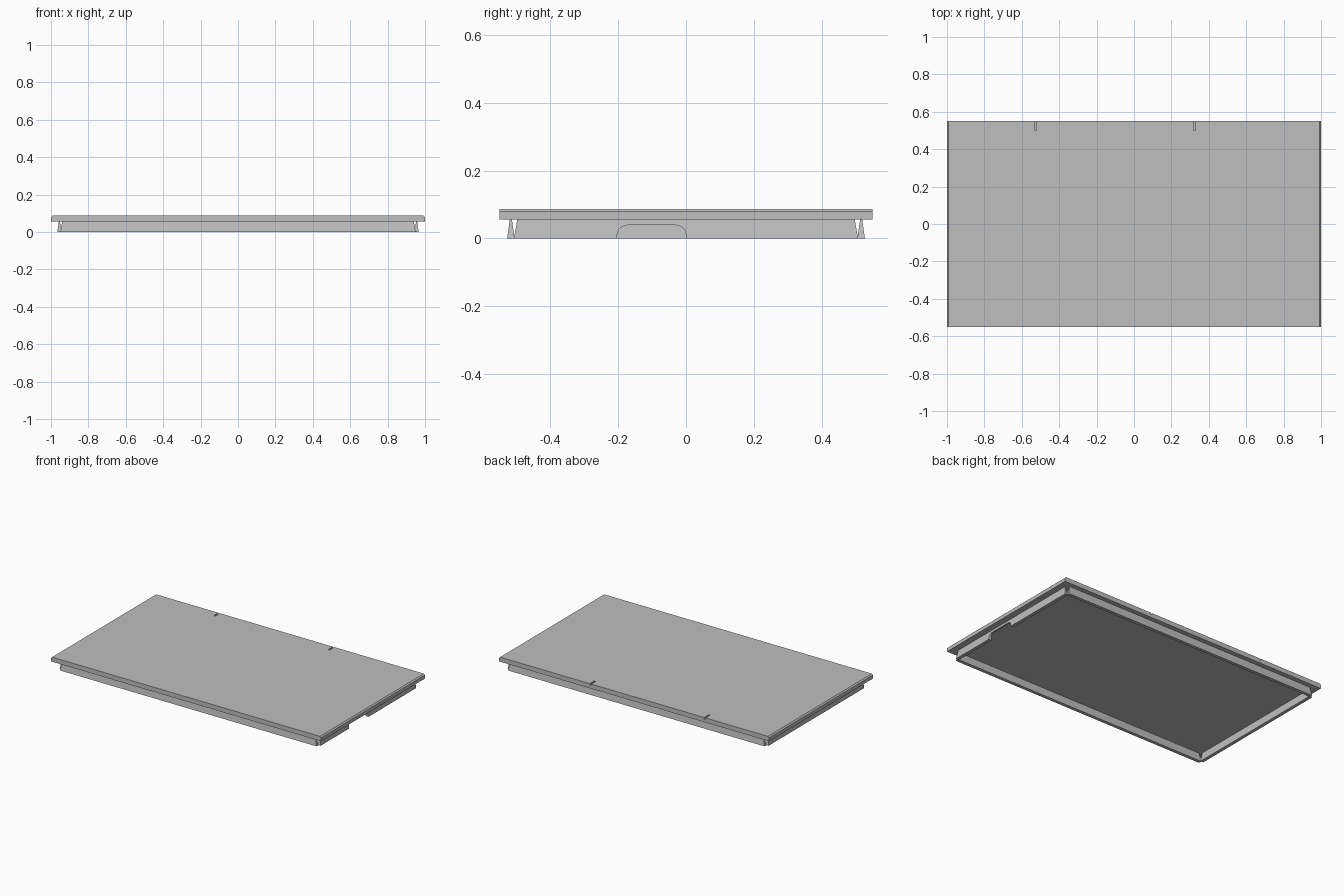
import bpy, bmesh, math

cube = bpy.data.objects.get("Cube")
if cube:
    bpy.data.objects.remove(cube, do_unlink=True)

grey = bpy.data.materials.new("plain grey")
grey.use_nodes = True
grey.diffuse_color = (0.52, 0.52, 0.52, 1)
grey.node_tree.nodes["Principled BSDF"].inputs["Base Color"].default_value = grey.diffuse_color

HALF_X, HALF_Y = 1.0, 0.55
UNDERSIDE, TOP = 0.056, 0.087


def make(name, bm):
    bmesh.ops.recalc_face_normals(bm, faces=bm.faces)
    mesh = bpy.data.meshes.new(name)
    bm.to_mesh(mesh)
    bm.free()
    mesh.materials.append(grey)
    obj = bpy.data.objects.new(name, mesh)
    bpy.context.collection.objects.link(obj)
    return obj


def prism(name, outline, offset):
    """Extrude a closed outline of 3D points along an offset."""
    bm = bmesh.new()
    face = bm.faces.new([bm.verts.new(p) for p in outline])
    out = bmesh.ops.extrude_face_region(bm, geom=[face])
    verts = [v for v in out["geom"] if isinstance(v, bmesh.types.BMVert)]
    bmesh.ops.translate(bm, verts=verts, vec=offset)
    return make(name, bm)


def wedge(name, centre, half_bottom, half_top):
    """Skirt rail: narrow where it meets the lid, wider at its foot."""
    bm = bmesh.new()
    cx, cy = centre
    for z, (hx, hy) in ((0, half_bottom), (UNDERSIDE, half_top)):
        for sx, sy in ((-1, -1), (1, -1), (1, 1), (-1, 1)):
            bm.verts.new((cx + sx * hx, cy + sy * hy, z))
    bmesh.ops.convex_hull(bm, input=bm.verts)
    bmesh.ops.dissolve_limit(bm, angle_limit=0.001, verts=bm.verts, edges=bm.edges)
    return make(name, bm)


def cut(target, cutter):
    mod = target.modifiers.new("cut", "BOOLEAN")
    mod.operation = "DIFFERENCE"
    mod.solver = "EXACT"
    mod.object = cutter
    bpy.context.view_layer.objects.active = target
    bpy.ops.object.modifier_apply(modifier=mod.name)
    bpy.data.objects.remove(cutter, do_unlink=True)


# Lid panel with chamfered ends
c = 0.008
lid_profile = [(-HALF_X, UNDERSIDE), (HALF_X, UNDERSIDE), (HALF_X, TOP - c),
               (HALF_X - c, TOP), (c - HALF_X, TOP), (-HALF_X, TOP - c)]
lid = prism("lid_panel", [(x, -HALF_Y, z) for x, z in lid_profile], (0, 2 * HALF_Y, 0))

# Two short grooves at the back edge
for x in (-0.525, 0.323):
    w, low, high = 0.005, TOP - 0.01, TOP + 0.02
    outline = [(x - w, 0.5, low), (x + w, 0.5, low), (x + w, 0.5, high), (x - w, 0.5, high)]
    cut(lid, prism("groove_cutter", outline, (0, 0.1, 0)))

# Skirt rails under the lid
for name, s in (("front", -1), ("back", 1)):
    wedge(name + "_skirt", (0, s * 0.516), (0.95, 0.011), (0.94, 0.003))
for name, s in (("right", -1), ("left", 1)):
    rail = wedge(name + "_skirt", (s * 0.955, 0), (0.011, 0.507), (0.003, 0.497))

# Rounded finger notch in the left rail
y0, y1, height, r = -0.203, 0.0, 0.039, 0.03
arch = [(y0, -0.02), (y1, -0.02)]
for cy, start in ((y1 - r, 0), (y0 + r, 90)):
    for i in range(7):
        a = math.radians(start + i * 15)
        arch.append((cy + r * math.cos(a), height - r + r * math.sin(a)))
cut(rail, prism("notch_cutter", [(0.9, y, z) for y, z in arch], (0.1, 0, 0)))
